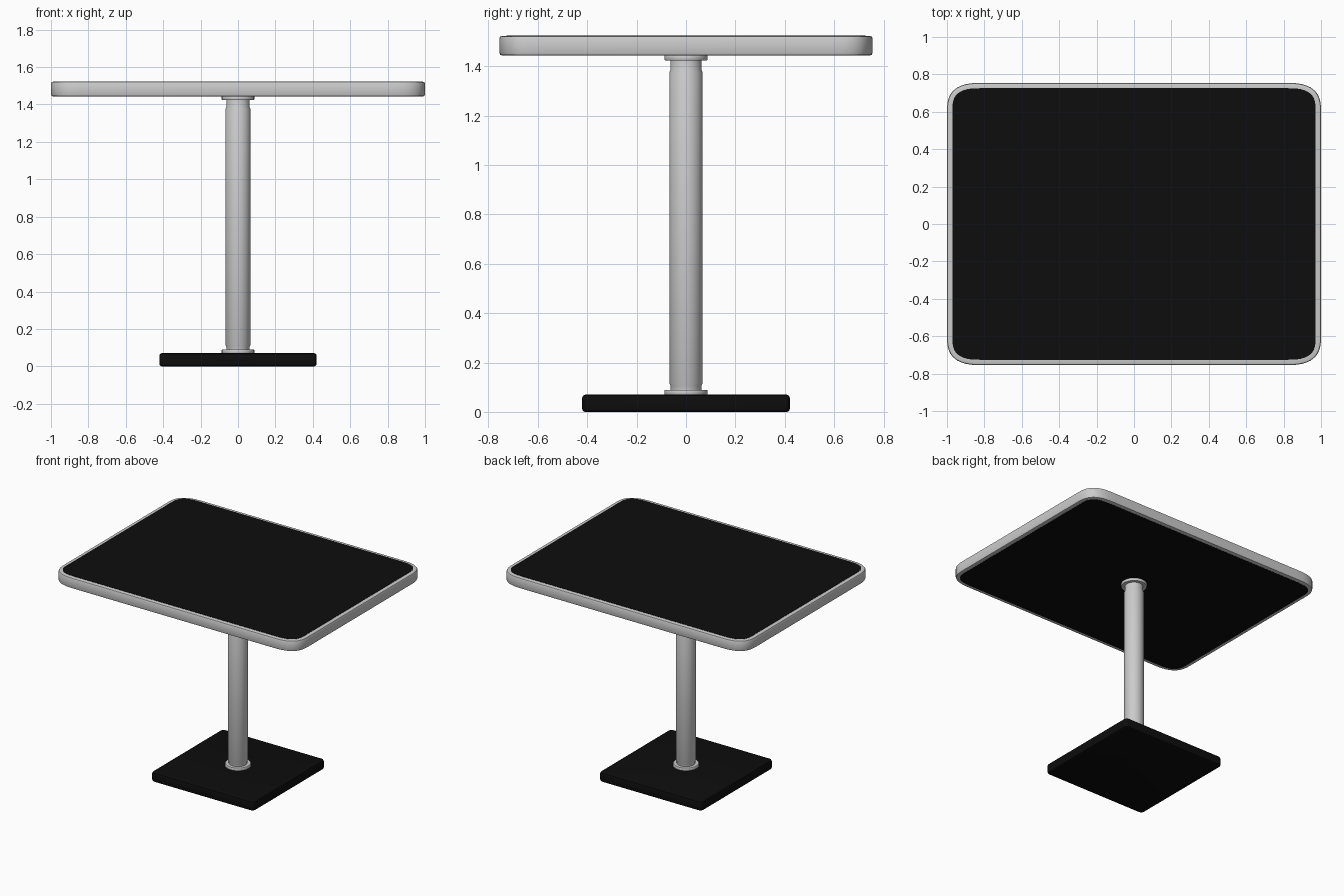
import bpy, bmesh, math

if "Cube" in bpy.data.objects:
    bpy.data.objects.remove(bpy.data.objects["Cube"])

black = bpy.data.materials.new("black")
black.diffuse_color = (0.004, 0.004, 0.004, 1)
black.use_nodes = True
black.node_tree.nodes["Principled BSDF"].inputs["Base Color"].default_value = black.diffuse_color


def finish(bm, name, mat=None):
    bmesh.ops.recalc_face_normals(bm, faces=bm.faces)
    me = bpy.data.meshes.new(name)
    bm.to_mesh(me)
    bm.free()
    ob = bpy.data.objects.new(name, me)
    bpy.context.collection.objects.link(ob)
    if mat:
        me.materials.append(mat)
    bpy.ops.object.select_all(action='DESELECT')
    bpy.context.view_layer.objects.active = ob
    ob.select_set(True)
    bpy.ops.object.shade_smooth_by_angle(angle=math.radians(35))
    return ob


def outline(hx, hy, cx, cy, e=2.9, n=12):
    """Rectangle with soft superellipse corners."""
    pts = []
    for q, (sx, sy) in enumerate([(1, 1), (-1, 1), (-1, -1), (1, -1)]):
        quarter = []
        for i in range(n + 1):
            a = math.pi / 2 * i / n
            c, s = max(math.cos(a), 0) ** (2 / e), max(math.sin(a), 0) ** (2 / e)
            quarter.append((sx * (hx - cx + cx * c), sy * (hy - cy + cy * s)))
        pts += quarter if q % 2 == 0 else quarter[::-1]
    return pts


def loft(name, loops, mat=None, closed=False):
    """Skin stacked (outline, z) loops; closed joins last to first, else caps."""
    bm = bmesh.new()
    rings = [[bm.verts.new((x, y, z)) for x, y in pts] for pts, z in loops]
    pairs = list(zip(rings, rings[1:]))
    if closed:
        pairs.append((rings[-1], rings[0]))
    else:
        bm.faces.new(rings[0])
        bm.faces.new(rings[-1])
    n = len(rings[0])
    for a, b in pairs:
        for i in range(n):
            j = (i + 1) % n
            bm.faces.new((a[i], a[j], b[j], b[i]))
    return finish(bm, name, mat)


def circle(r, n=40):
    return [(r * math.cos(2 * math.pi * i / n), r * math.sin(2 * math.pi * i / n))
            for i in range(n)]


def top(inset):
    return outline(1 - inset, 0.755 - inset, 0.2 - 1.5 * inset, 0.16 - 1.5 * inset)


# tabletop rim and black panel
loft("tabletop_rim", [(top(0.029), 1.443), (top(0.012), 1.443), (top(0.003), 1.446),
                      (top(0), 1.453), (top(0), 1.513), (top(0.003), 1.519),
                      (top(0.012), 1.522), (top(0.029), 1.522)], closed=True)
loft("tabletop_panel", [(top(0.029), 1.442), (top(0.029), 1.524)], black)

# column with slightly narrowed ends, and its two flanges
loft("column", [(circle(0.062), 0.08), (circle(0.062), 0.105), (circle(0.067), 0.115),
                (circle(0.067), 1.375), (circle(0.062), 1.385), (circle(0.062), 1.44)])
for name, z in (("lower_flange", 0.068), ("upper_flange", 1.423)):
    loft(name, [(circle(0.085), z), (circle(0.087), z + 0.003),
                (circle(0.087), z + 0.019), (circle(0.085), z + 0.022)])


# square base plate with soft edges
def foot(inset):
    return outline(0.42 - inset, 0.42 - inset, 0.025, 0.025, e=2, n=5)


loft("base_plate", [(foot(0.012), 0), (foot(0.003), 0.004), (foot(0), 0.012),
                    (foot(0), 0.058), (foot(0.003), 0.066), (foot(0.012), 0.07)], black)
